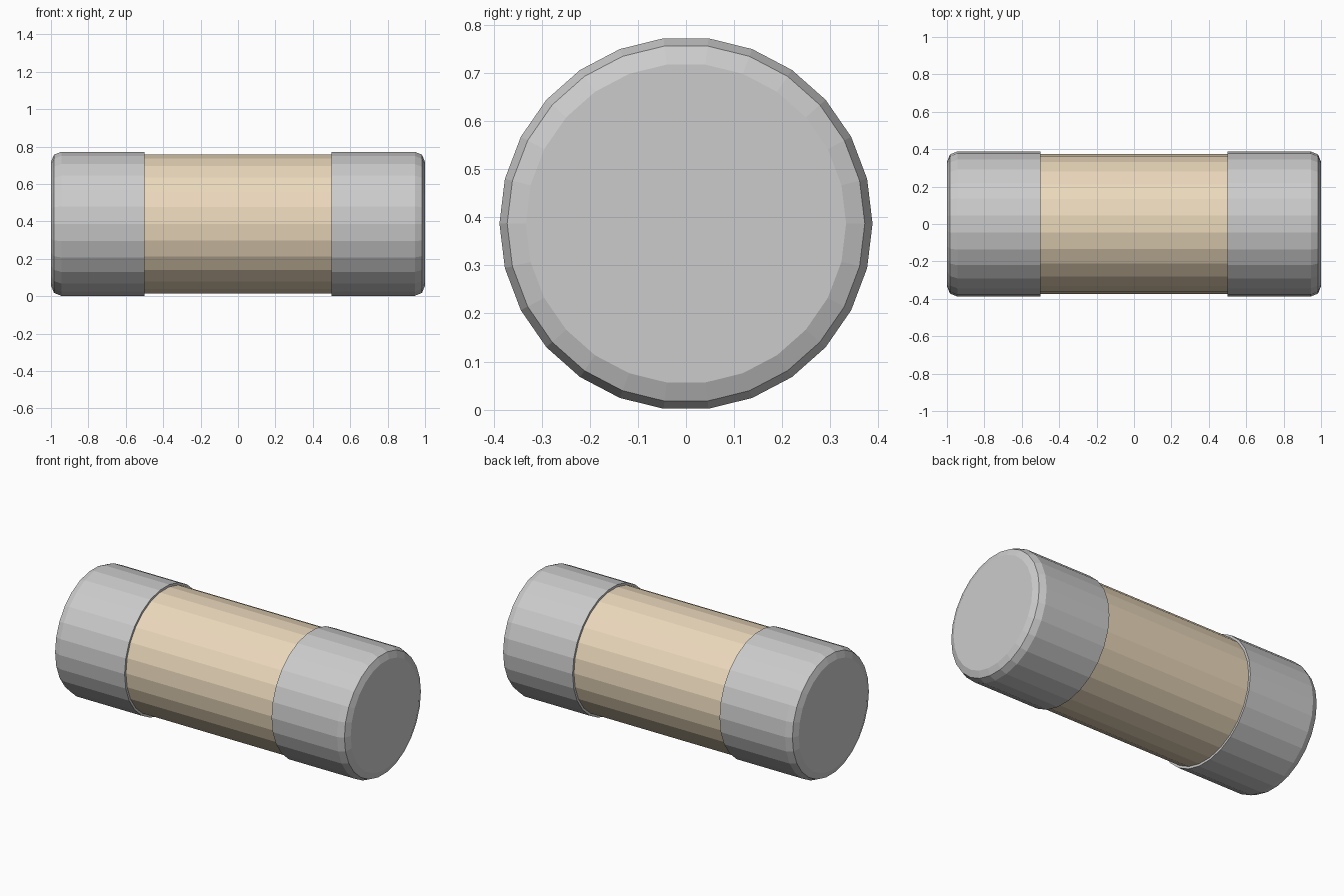
import bpy, bmesh, math

if "Cube" in bpy.data.objects:
    bpy.data.objects.remove(bpy.data.objects["Cube"])

SIDES = 26
R = 0.388          # cap radius
BODY_R = 0.374     # tube radius
ZC = 0.387         # axis height
BEVEL = 0.055


def lathe(name, profile, close_ends=True):
    """Spin (x, radius) points about the x axis, flat shaded."""
    bm = bmesh.new()
    rings = []
    for x, r in profile:
        ring = []
        for i in range(SIDES):
            a = 2 * math.pi * i / SIDES
            ring.append(bm.verts.new((x, r * math.cos(a), ZC + r * math.sin(a))))
        rings.append(ring)
    for a, b in zip(rings, rings[1:]):
        for i in range(SIDES):
            j = (i + 1) % SIDES
            bm.faces.new((a[i], a[j], b[j], b[i]))
    if close_ends:
        bm.faces.new(rings[0])
        bm.faces.new(rings[-1])
    bmesh.ops.recalc_face_normals(bm, faces=bm.faces)
    mesh = bpy.data.meshes.new(name)
    bm.to_mesh(mesh)
    bm.free()
    obj = bpy.data.objects.new(name, mesh)
    bpy.context.collection.objects.link(obj)
    return obj


# tan tube, tucked slightly into each cap
tube = lathe("tube_body", [(-0.52, BODY_R), (0.52, BODY_R)])
tan = bpy.data.materials.new("tan")
tan.diffuse_color = (0.83, 0.69, 0.5, 1)
tan.use_nodes = True
tan.node_tree.nodes["Principled BSDF"].inputs["Base Color"].default_value = tan.diffuse_color
tube.data.materials.append(tan)

# metal end caps with a two-segment rounded outer edge
bevel = [(1 - BEVEL * (1 - math.sin(t)), R - BEVEL * (1 - math.cos(t)))
         for t in (0, math.pi / 4, math.pi / 2)]
for side, name in ((-1, "left_cap"), (1, "right_cap")):
    lathe(name, [(side * x, r) for x, r in [(0.5, R)] + bevel])
